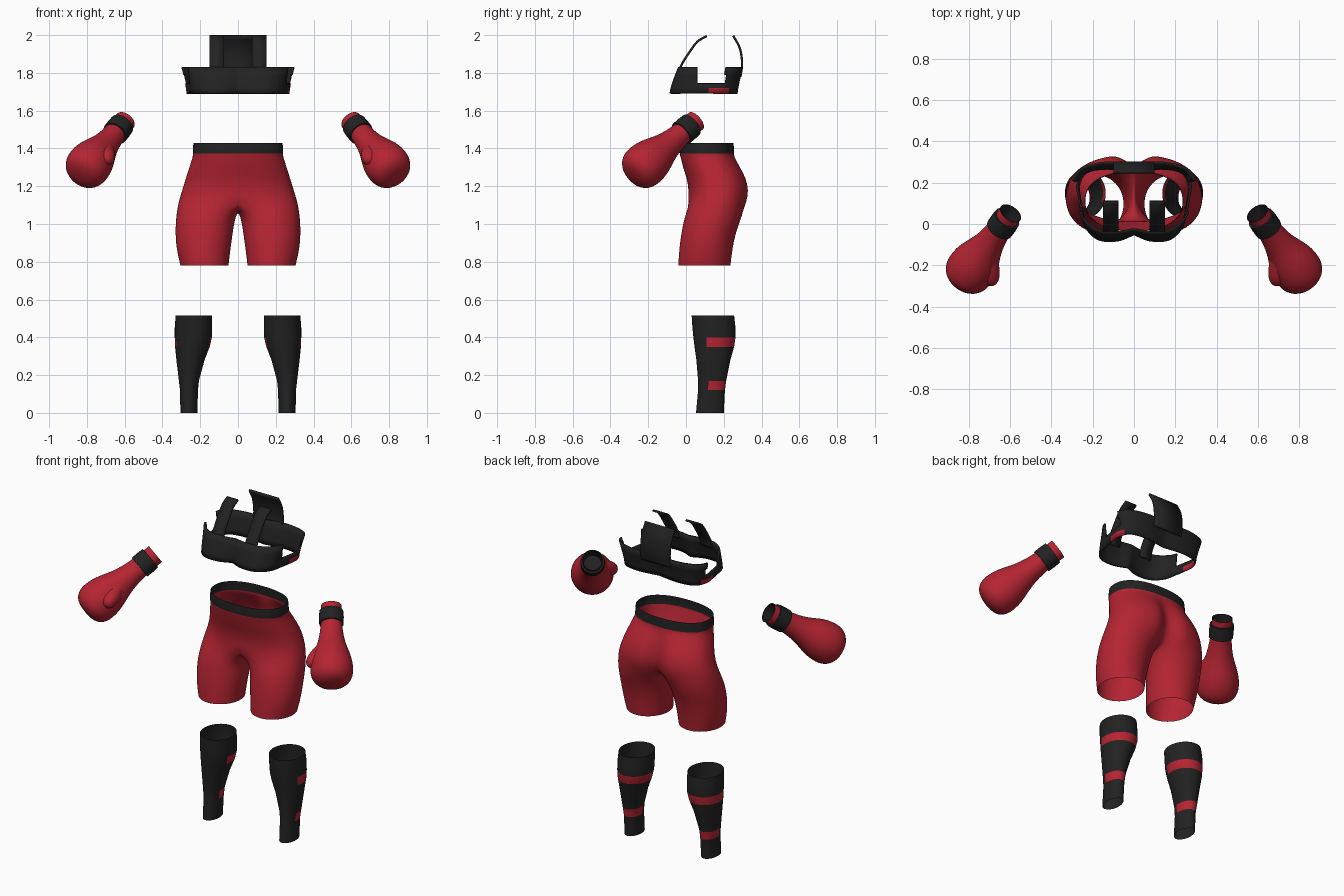
import bpy, bmesh, math
from mathutils import Vector

if "Cube" in bpy.data.objects:
    bpy.data.objects.remove(bpy.data.objects["Cube"])


def material(name, color):
    m = bpy.data.materials.new(name)
    m.use_nodes = True
    m.diffuse_color = color
    m.node_tree.nodes["Principled BSDF"].inputs["Base Color"].default_value = color
    return m


RED = material("glove red", (0.46, 0.018, 0.032, 1))
BLACK = material("soft black", (0.016, 0.016, 0.016, 1))


def build(name, strips, mats, rule=None, drop=None, subsurf=0, thickness=0):
    """Skin strips of rings, colour faces by a rule, mirror across x."""
    bm = bmesh.new()
    for rings, closed in strips:
        rows = [[bm.verts.new(p) for p in ring] for ring in rings]
        n = len(rows[0])
        for a, b in zip(rows, rows[1:]):
            for i in range(n if closed else n - 1):
                j = (i + 1) % n
                bm.faces.new((a[i], a[j], b[j], b[i]))
    bmesh.ops.remove_doubles(bm, verts=bm.verts, dist=0.0002)
    if drop:
        gone = [f for f in bm.faces if drop(f.calc_center_median())]
        bmesh.ops.delete(bm, geom=gone, context='FACES')
    bmesh.ops.recalc_face_normals(bm, faces=bm.faces)
    if rule:
        for f in bm.faces:
            f.material_index = int(rule(f.calc_center_median()))
    mesh = bpy.data.meshes.new(name)
    bm.to_mesh(mesh)
    bm.free()
    for m in mats:
        mesh.materials.append(m)
    ob = bpy.data.objects.new(name, mesh)
    bpy.context.collection.objects.link(ob)
    mirror = ob.modifiers.new("Mirror", 'MIRROR')
    mirror.merge_threshold = 0.0005
    if thickness:
        solid = ob.modifiers.new("Thickness", 'SOLIDIFY')
        solid.thickness = thickness
        solid.offset = 0
    if subsurf:
        ob.modifiers.new("Smooth", 'SUBSURF').levels = subsurf
        ob.modifiers["Smooth"].render_levels = subsurf
    bpy.ops.object.select_all(action='DESELECT')
    bpy.context.view_layer.objects.active = ob
    ob.select_set(True)
    bpy.ops.object.shade_smooth_by_angle(angle=math.radians(45))
    return ob


def spline(points, steps):
    """Catmull-Rom curve through the points."""
    pts = [Vector(p) for p in points]
    pts = [2 * pts[0] - pts[1]] + pts + [2 * pts[-1] - pts[-2]]
    out = []
    for a, b, c, d in zip(pts, pts[1:], pts[2:], pts[3:]):
        for k in range(steps):
            t = k / steps
            out.append(0.5 * (2 * b + (c - a) * t + (2 * a - 5 * b + 4 * c - d) * t ** 2
                              + (3 * b - a - 3 * c + d) * t ** 3))
    return out + [pts[-2]]


def oval(z, x0, x1, y0, y1, angles):
    return [((x0 + x1) / 2 + (x1 - x0) / 2 * math.sin(t),
             (y0 + y1) / 2 - (y1 - y0) / 2 * math.cos(t), z) for t in angles]


def lathe(start, end, profile, n=28):
    """Round rings (distance, radius) along the line from start to end."""
    start = Vector(start)
    turn = (Vector(end) - start).to_track_quat('Z', 'Y')
    return [[start + turn @ Vector((r * math.cos(k * math.tau / n), r * math.sin(k * math.tau / n), d))
             for k in range(n)] for d, r in profile]


# Shorts: half rings over the hips, a crotch bridge, then full leg rings
OUT, INN = 24, 8


def hip_ring(z, half_width, front, back, cleft):
    ring = []
    for i in range(OUT + 1):
        t = math.pi * i / OUT
        c = math.cos(t)
        x = half_width * abs(math.sin(t)) ** 0.88
        y = (front + back) / 2 - (back - front) / 2 * math.copysign(abs(c) ** 0.85, c)
        if c < 0:
            y -= cleft * math.exp(-(x / 0.05) ** 2)
        ring.append((x if 0 < i < OUT else 0, y, z))
    return ring


hips = [hip_ring(*row) for row in (
    (1.43, 0.236, -0.032, 0.252, 0), (1.40, 0.24, -0.034, 0.254, 0),
    (1.37, 0.24, -0.034, 0.256, 0), (1.36, 0.238, -0.03, 0.258, 0.005),
    (1.30, 0.258, -0.016, 0.295, 0.03), (1.24, 0.277, 0.005, 0.328, 0.05),
    (1.18, 0.295, 0.015, 0.34, 0.06), (1.12, 0.315, 0.008, 0.332, 0.065))]
front_y, back_y = hips[-1][0][1], hips[-1][-1][1]
bridge = [(0, back_y + (front_y - back_y) * j / INN, 1.12 - 0.055 * math.sin(math.pi * j / INN))
          for j in range(1, INN)]
lo, hi = math.radians(-50), math.radians(230)
leg_angles = [lo + (hi - lo) * i / OUT for i in range(OUT + 1)]
leg_angles += [hi + (lo + math.tau - hi) * j / INN for j in range(1, INN)]
legs = [hips[-1] + bridge] + [oval(*row, leg_angles) for row in (
    (1.04, 0.012, 0.328, -0.008, 0.298), (0.98, 0.024, 0.332, -0.02, 0.272),
    (0.90, 0.035, 0.33, -0.033, 0.252), (0.84, 0.043, 0.32, -0.038, 0.243),
    (0.78, 0.05, 0.305, -0.042, 0.236))]
build("shorts", [(hips, False), (legs, True)], [RED, BLACK], lambda c: c.z > 1.37, subsurf=1)

# Shin guards with two stripes around the back
around = [math.tau * k / 48 for k in range(48)]
shin = [oval(*row, around) for row in (
    (0.515, 0.138, 0.33, 0.03, 0.255), (0.45, 0.137, 0.335, 0.034, 0.262),
    (0.40, 0.138, 0.335, 0.039, 0.262), (0.35, 0.15, 0.333, 0.045, 0.255),
    (0.28, 0.177, 0.326, 0.055, 0.235), (0.17, 0.207, 0.313, 0.064, 0.213),
    (0.12, 0.212, 0.307, 0.064, 0.206), (0, 0.215, 0.305, 0.053, 0.2))]
build("shin_guards", [(shin, True)], [BLACK, RED],
      lambda c: c.y > 0.115 and (0.35 < c.z < 0.40 or 0.12 < c.z < 0.17))

# Gloves: padded fist, thumb, wrist band and dark lining
CUFF, FIST = (0.598, 0.052, 1.545), (0.79, -0.218, 1.312)
fist = lathe(CUFF, FIST, (
    (0, 0.058), (0.05, 0.057), (0.12, 0.06), (0.18, 0.066), (0.24, 0.078), (0.29, 0.096),
    (0.34, 0.113), (0.39, 0.121), (0.43, 0.12), (0.46, 0.112), (0.49, 0.09), (0.505, 0.05), (0.508, 0)))
build("glove_fists", [(fist, True)], [RED], subsurf=1)
thumb = lathe((0.705, -0.085, 1.435), (0.69, -0.3, 1.33), (
    (0, 0), (0.01, 0.022), (0.04, 0.037), (0.1, 0.042), (0.16, 0.045),
    (0.2, 0.042), (0.23, 0.026), (0.24, 0)))
build("glove_thumbs", [(thumb, True)], [RED], subsurf=1)
band = lathe(CUFF, FIST, ((0.035, 0.056), (0.036, 0.067), (0.07, 0.069), (0.114, 0.068), (0.115, 0.056)))
build("wrist_bands", [(band, True)], [BLACK])
lining = lathe(CUFF, FIST, ((0, 0.058), (0.001, 0.053), (0.12, 0.05), (0.121, 0)))
build("glove_linings", [(lining, True)], [BLACK])

# Crop top: flared chest band with cut armholes
low = spline(((0, -0.05), (0.08, -0.08), (0.17, -0.075), (0.23, -0.02), (0.25, 0.06),
              (0.262, 0.13), (0.265, 0.19), (0.23, 0.25), (0.13, 0.268), (0, 0.252)), 6)
high = spline(((0, -0.025), (0.08, -0.036), (0.17, -0.03), (0.235, 0.015), (0.262, 0.06),
               (0.28, 0.13), (0.295, 0.21), (0.25, 0.27), (0.13, 0.298), (0, 0.28)), 6)
chest = []
for z in (1.69, 1.72, 1.745, 1.79, 1.83):
    f = ((z - 1.69) / 0.14) ** 1.3
    chest.append([(*a.lerp(b, f), z) for a, b in zip(low, high)])
build("chest_band", [(chest, False)], [BLACK, RED],
      lambda c: c.z < 1.72 and 0.12 < c.y < 0.22,
      lambda c: c.z > 1.745 and 0.06 < c.y < 0.21, thickness=0.01)


def strap(name, x0, x1, path):
    rings = [[(x0, p.x, p.y), (x1, p.x, p.y)] for p in spline(path, 5)]
    build(name, [(rings, False)], [BLACK], thickness=0.012)


# Shoulder straps and the back panel
strap("front_straps", 0.075, 0.15, ((-0.04, 1.79), (-0.025, 1.84), (0.015, 1.905), (0.06, 1.965), (0.11, 1.995)))
strap("back_panel", 0, 0.1, ((0.288, 1.78), (0.297, 1.85), (0.285, 1.93), (0.25, 1.997)))
